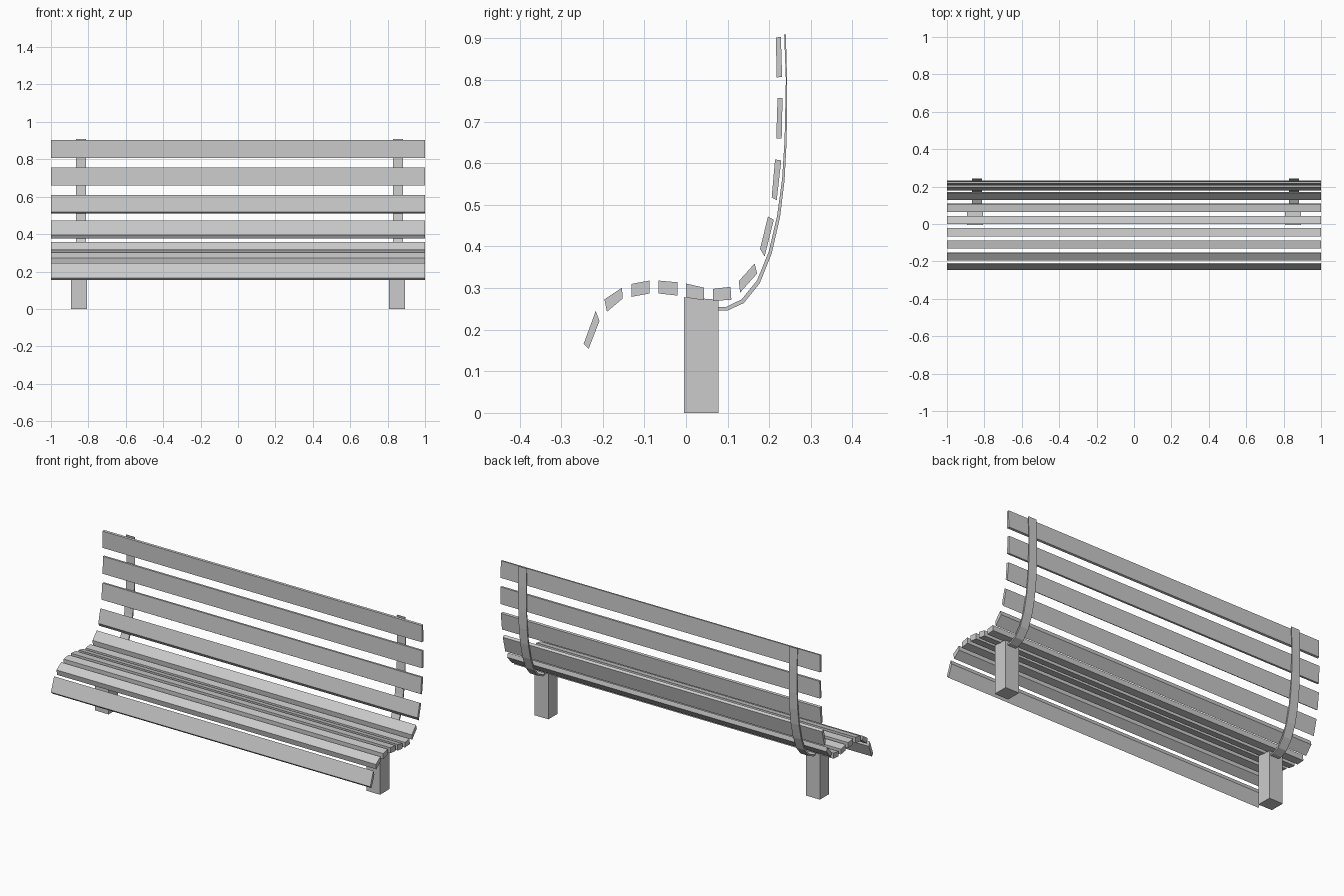
import bpy


def extrude_x(name, profile, x0, x1):
    """Solid from a (y, z) outline swept between two x positions."""
    n = len(profile)
    verts = [(x, y, z) for x in (x0, x1) for y, z in profile]
    faces = [(i, (i + 1) % n, n + (i + 1) % n, n + i) for i in range(n)]
    if n == 4:
        faces += [(3, 2, 1, 0), (4, 5, 6, 7)]
    else:  # strip outline: cap with quads between the two sides
        for i in range(n // 2 - 1):
            a, b, c, d = i, i + 1, n - 2 - i, n - 1 - i
            faces += [(d, c, b, a), (n + a, n + b, n + c, n + d)]
    mesh = bpy.data.meshes.new(name)
    # outlines run clockwise seen from +x, so flip for outward normals
    mesh.from_pydata(verts, [], [f[::-1] for f in faces])
    obj = bpy.data.objects.new(name, mesh)
    bpy.context.collection.objects.link(obj)
    bpy.context.view_layer.objects.active = obj
    bpy.ops.object.mode_set(mode='EDIT')
    bpy.ops.mesh.select_all(action='SELECT')
    bpy.ops.mesh.normals_make_consistent(inside=False)
    bpy.ops.object.mode_set(mode='OBJECT')
    return obj


# Slat cross-sections, from the front lip over the seat and up the back
slats = [
    [(-.217, .245), (-.208, .221), (-.234, .154), (-.246, .166)],
    [(-.196, .273), (-.154, .301), (-.152, .275), (-.190, .243)],
    [(-.131, .310), (-.088, .318), (-.088, .287), (-.131, .279)],
    [(-.066, .318), (-.021, .314), (-.021, .282), (-.066, .287)],
    [(0, .311), (.043, .301), (.043, .271), (0, .277)],
    [(.065, .298), (.107, .303), (.109, .272), (.065, .269)],
    [(.127, .317), (.165, .359), (.171, .335), (.130, .289)],
    [(.197, .472), (.211, .464), (.189, .376), (.178, .394)],
    [(.214, .609), (.229, .607), (.218, .511), (.206, .518)],
    [(.220, .757), (.232, .757), (.230, .659), (.217, .660)],
    [(.216, .902), (.228, .904), (.231, .808), (.218, .806)],
]
for i, s in enumerate(slats):
    extrude_x(f"{'seat' if i < 6 else 'back'}_slat_{i + 1}", s, -1, 1)

# Bent metal strap outline behind the backrest
inner = [(.07, .255), (.097, .255), (.134, .273), (.171, .319), (.199, .388),
         (.219, .474), (.231, .562), (.237, .658), (.240, .800), (.236, .909)]
outer = [(.07, .246), (.100, .246), (.139, .264), (.177, .311), (.206, .383),
         (.226, .470), (.237, .560), (.242, .656), (.243, .800), (.240, .909)]
strap = inner + outer[::-1]
leg = [(-.005, .278), (.078, .272), (.078, 0), (-.005, 0)]
for side, leg_x, strap_x in (("left", -.85, -.84), ("right", .85, .855)):
    extrude_x(f"{side}_strap", strap, strap_x - .026, strap_x + .026)
    extrude_x(f"{side}_leg", leg, leg_x - .043, leg_x + .043)
